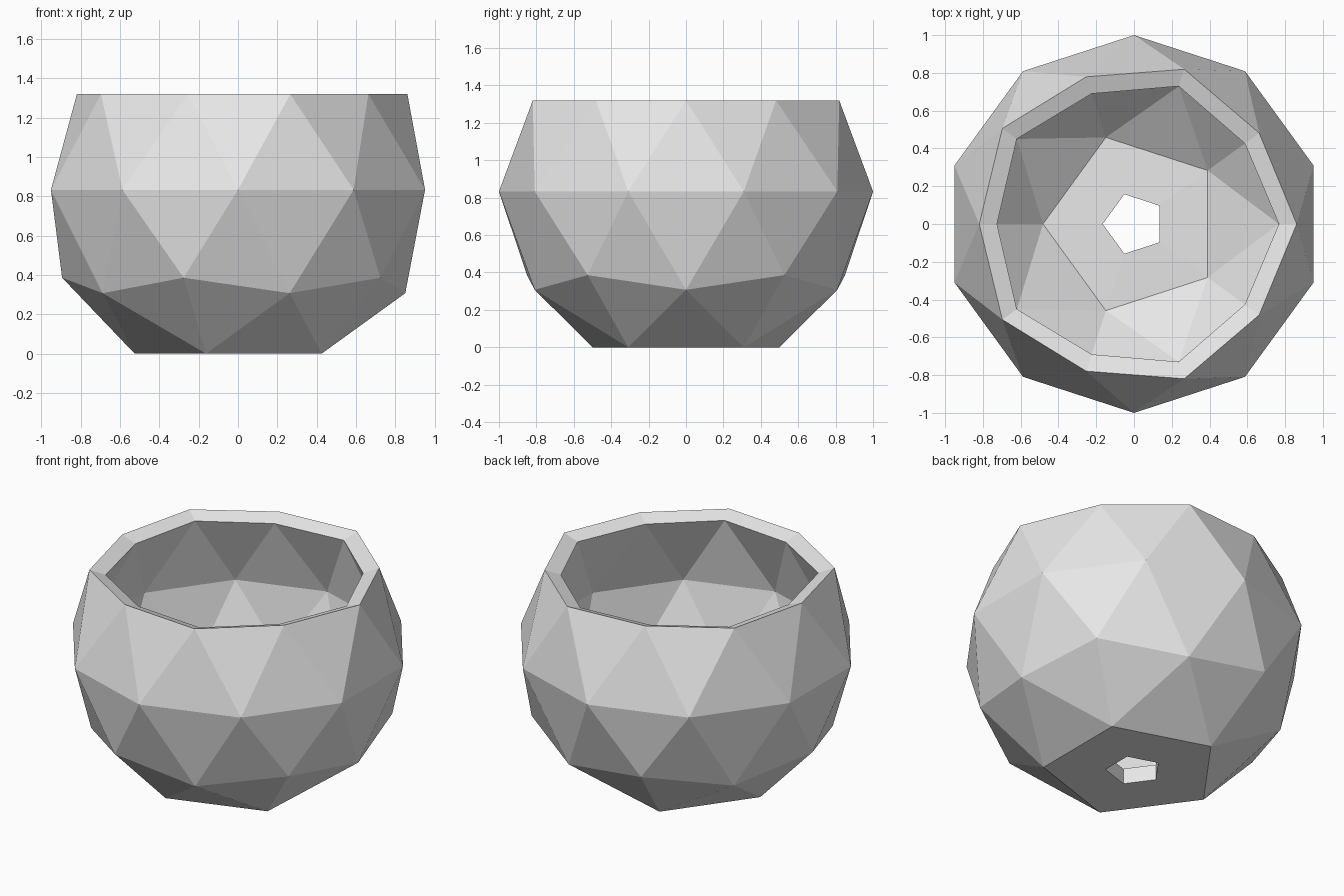
import bpy
import bmesh

cube = bpy.data.objects.get("Cube")
if cube:
    bpy.data.objects.remove(cube, do_unlink=True)

CENTRE = 0.833      # height of the widest ring
RIM = 0.4865        # rim height above the widest ring
WALL = 0.1

# Single clay grey
grey = bpy.data.materials.new("plain_grey")
grey.use_nodes = True
colour = (0.8, 0.8, 0.8, 1)
grey.diffuse_color = colour
grey.node_tree.nodes["Principled BSDF"].inputs["Base Color"].default_value = colour

# Faceted bowl: a low-poly sphere with its top cap removed
bm = bmesh.new()
bmesh.ops.create_icosphere(bm, subdivisions=2, radius=1)
bmesh.ops.delete(bm, geom=[v for v in bm.verts if v.co.z > 0.7], context='VERTS')

# Level the rim and draw it in slightly
for v in bm.verts:
    if v.co.z > 0.4:
        v.co = (v.co.x * 0.963, v.co.y * 0.963, RIM)

# Flat pentagonal base with a drain hole
pole = [v for v in bm.verts if v.co.z < -0.95]
bmesh.ops.dissolve_verts(bm, verts=pole)
for v in bm.verts:
    if v.co.z < -0.8:
        v.co.z = -CENTRE
base = [f for f in bm.faces if len(f.verts) == 5]
bmesh.ops.inset_individual(bm, faces=base, thickness=0.36)
bmesh.ops.delete(bm, geom=base, context='FACES')

# Stand it on the ground
bmesh.ops.translate(bm, verts=bm.verts, vec=(0, 0, CENTRE))
bmesh.ops.recalc_face_normals(bm, faces=bm.faces)
if sum(f.normal.dot(f.calc_center_median() - f.calc_center_median().project((0, 0, 1)))
       for f in bm.faces) < 0:
    bmesh.ops.reverse_faces(bm, faces=bm.faces)

mesh = bpy.data.meshes.new("planter_bowl")
bm.to_mesh(mesh)
bm.free()
mesh.materials.append(grey)
bowl = bpy.data.objects.new("planter_bowl", mesh)
bpy.context.collection.objects.link(bowl)

# Wall thickness, grown inwards
shell = bowl.modifiers.new("wall_thickness", 'SOLIDIFY')
shell.thickness = WALL
shell.offset = -1
